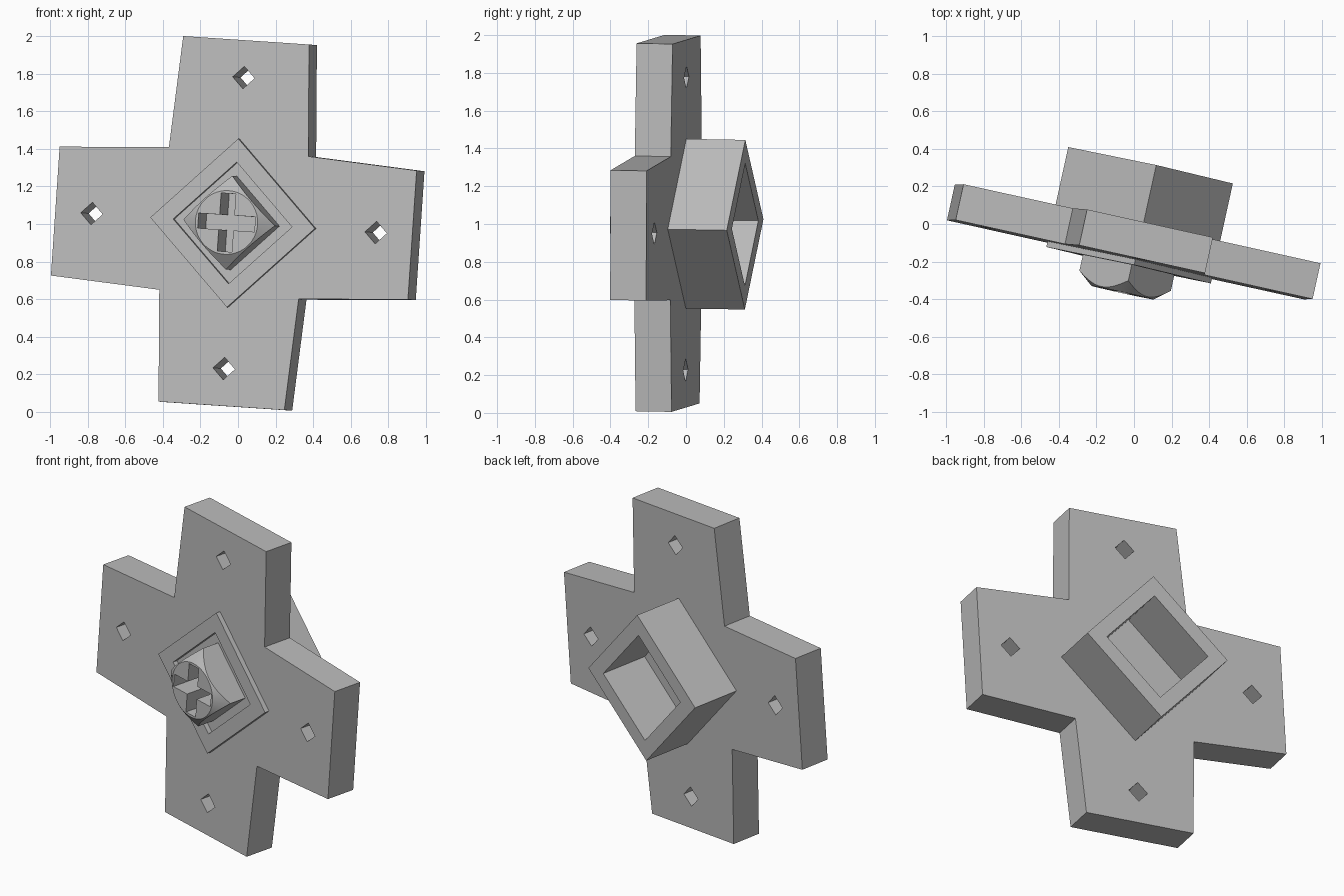
import bpy, bmesh, math
from mathutils import Matrix, Vector

cube = bpy.data.objects.get("Cube")
if cube:
    bpy.data.objects.remove(cube)

# Tilted frame: local x across, y up the plate, z out of its front face
across = Vector((0.974, -0.2156, -0.0653)).normalized()
front = across.cross(Vector((0.0667, 0.003, 0.998))).normalized()
up = front.cross(across)
FRAME = Matrix((across, up, front)).transposed().to_4x4()
FRAME.translation = (-0.0225, -0.19, 1.005)

GREY = (0.5, 0.5, 0.5, 1)
grey = bpy.data.materials.new("plain grey")
grey.use_nodes = True
grey.diffuse_color = GREY
grey.node_tree.nodes["Principled BSDF"].inputs["Base Color"].default_value = GREY


def make(name, bm):
    bmesh.ops.recalc_face_normals(bm, faces=bm.faces)
    mesh = bpy.data.meshes.new(name)
    bm.to_mesh(mesh)
    bm.free()
    mesh.materials.append(grey)
    obj = bpy.data.objects.new(name, mesh)
    bpy.context.collection.objects.link(obj)
    obj.matrix_world = FRAME
    return obj


def prism(name, outline, low, high):
    bm = bmesh.new()
    base = bm.faces.new([bm.verts.new((x, y, low)) for x, y in outline])
    side = bmesh.ops.extrude_face_region(bm, geom=[base])["geom"]
    verts = [v for v in side if isinstance(v, bmesh.types.BMVert)]
    bmesh.ops.translate(bm, verts=verts, vec=(0, 0, high - low))
    return make(name, bm)


def turned(points):
    """Repeat points four times around the centre."""
    return [(x * c - y * s, x * s + y * c)
            for c, s in ((1, 0), (0, 1), (-1, 0), (0, -1)) for x, y in points]


def diamond(r, cx=0, cy=0):
    return [(x + cx, y + cy) for x, y in turned([(r, 0)])]


def cross(length, tip, root):
    return turned([(length, -tip), (length, tip), (root, root)])


def combine(obj, tool, operation="DIFFERENCE", keep=False):
    tool.hide_render = True
    mod = obj.modifiers.new("combine", "BOOLEAN")
    mod.operation = operation
    mod.solver = "EXACT"
    mod.object = tool
    bpy.ops.object.select_all(action="DESELECT")
    bpy.context.view_layer.objects.active = obj
    obj.select_set(True)
    bpy.ops.object.modifier_apply(modifier=mod.name)
    if not keep:
        bpy.data.objects.remove(tool)


def square_ring(name, outer, inner, low, high):
    ring = prism(name, diamond(outer), low, high)
    combine(ring, prism("cutter", diamond(inner), low - 0.1, high + 0.1))
    return ring


# Four-armed plate with a square hole in each arm
plate = prism("cross_plate", cross(0.976, 0.344, 0.381), -0.195, 0)
for x, y in turned([(0.777, 0)]):
    combine(plate, prism("cutter", diamond(0.06, x, y), -0.3, 0.1))

# Front collar and rear socket
square_ring("front_collar", 0.45, 0.325, -0.01, 0.03)
square_ring("rear_socket", 0.45, 0.325, -0.515, -0.19)

# Square plug with its corners turned down to a round tip
plug = prism("plug", diamond(0.25), -0.05, 0.18)
bm = bmesh.new()
bmesh.ops.create_cone(bm, cap_ends=True, segments=64, radius1=0.465, radius2=0.17,
                      depth=0.24, matrix=Matrix.Translation((0, 0, 0.06)))
combine(plug, make("cutter", bm), "INTERSECT")

# Cross slot cut into the tip
slot = prism("cutter", cross(0.155, 0.04, 0.04), -0.02, 0.3)
combine(plate, slot, keep=True)
combine(plug, slot)
bpy.ops.object.shade_smooth_by_angle(angle=math.radians(25))
